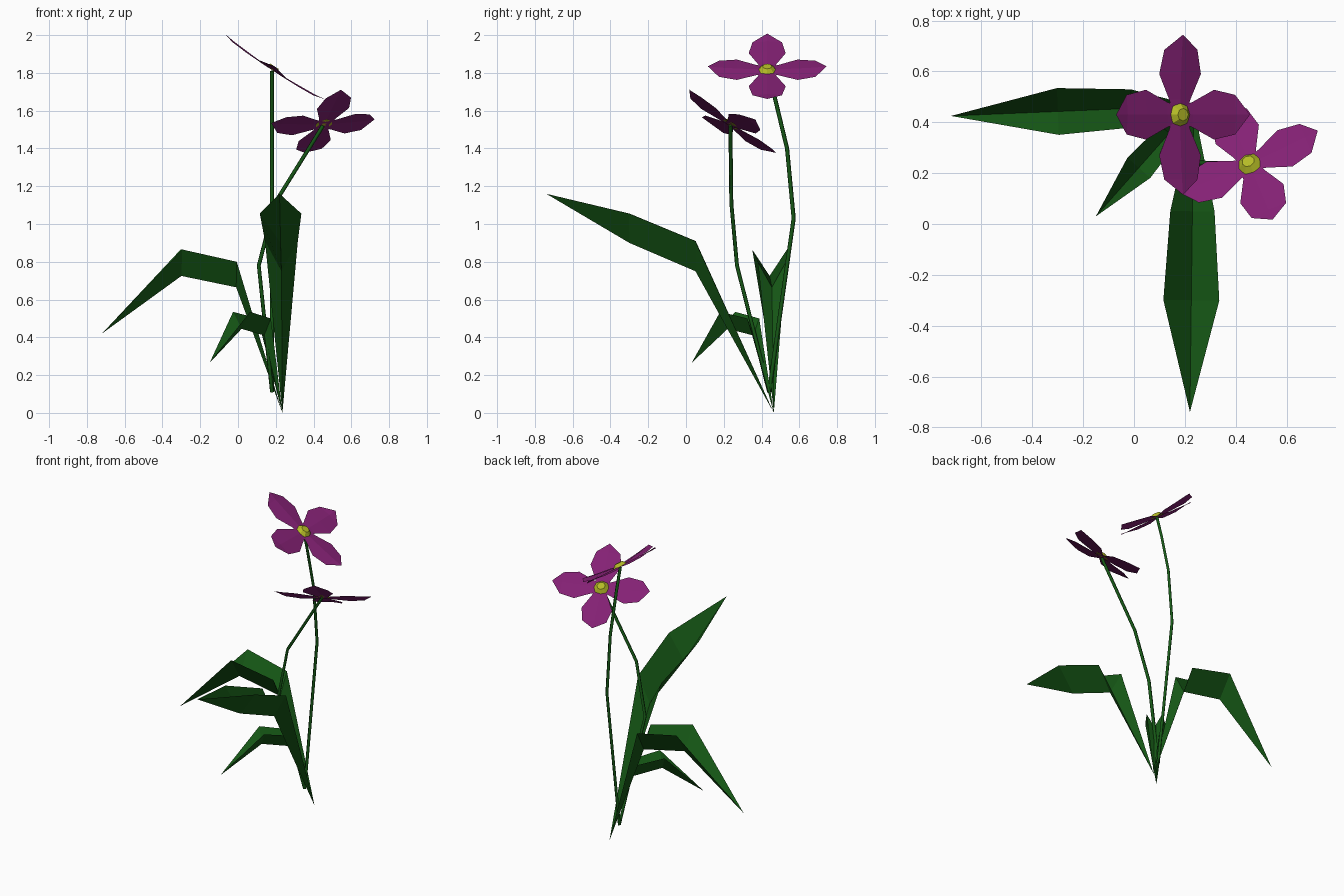
import bpy, bmesh
from mathutils import Vector

if "Cube" in bpy.data.objects:
    bpy.data.objects.remove(bpy.data.objects["Cube"])


def material(name, rgb):
    m = bpy.data.materials.new(name)
    m.diffuse_color = (*rgb, 1)
    m.use_nodes = True
    m.node_tree.nodes["Principled BSDF"].inputs["Base Color"].default_value = m.diffuse_color
    return m


GREEN = material("leaf_green", (0.008, 0.1, 0.008))
PURPLE = material("petal_purple", (0.23, 0.015, 0.175))
YELLOW = material("centre_yellow", (0.46, 0.5, 0.02))


def finish(bm, name, mat):
    me = bpy.data.meshes.new(name)
    bm.to_mesh(me)
    bm.free()
    ob = bpy.data.objects.new(name, me)
    me.materials.append(mat)
    bpy.context.collection.objects.link(ob)
    return ob


def blade(bm, origin, along, up, rows):
    """Creased strip: rows of (distance, half width, midrib height, edge height);
    a half width of 0 gives a single point."""
    side = up.cross(along)
    prev = None
    for d, w, zm, ze in rows:
        def at(s, z):
            return bm.verts.new(origin + along * d + side * s + up * z)
        row = [at(w, ze), at(0, zm), at(-w, ze)] if w else [at(0, zm)] * 3
        if prev:
            for i in range(2):
                loop = [prev[i], prev[i + 1], row[i + 1], row[i]]
                bm.faces.new(list(dict.fromkeys(loop)))
        prev = row
    bm.normal_update()


# Leaves: folded strips that share one root
ROOT = Vector((0.235, 0.465, 0))
LEAVES = {
    "front_leaf": ((0.22, -0.74), [(0, 0, 0, 0), (0.415, 0.087, 0.75, 0.91),
                                   (0.765, 0.11, 0.9, 1.055), (1.205, 0, 1.16, 0)]),
    "left_leaf": ((-0.72, 0.425), [(0, 0, 0, 0), (0.245, 0.075, 0.665, 0.80),
                                   (0.535, 0.092, 0.725, 0.865), (0.956, 0, 0.42, 0)]),
    "small_leaf": ((-0.15, 0.03), [(0, 0, 0, 0), (0.145, 0.047, 0.41, 0.5),
                                   (0.326, 0.06, 0.445, 0.535), (0.581, 0, 0.265, 0)]),
}
for name, (tip, rows) in LEAVES.items():
    along = Vector((tip[0] - ROOT.x, tip[1] - ROOT.y, 0)).normalized()
    bm = bmesh.new()
    blade(bm, ROOT, along, Vector((0, 0, 1)), rows)
    finish(bm, name, GREEN)


# Stems: thin four-sided tubes
def stem(name, pts):
    cu = bpy.data.curves.new(name, "CURVE")
    cu.dimensions = "3D"
    cu.bevel_depth = 0.011
    cu.bevel_resolution = 0
    cu.use_fill_caps = True
    sp = cu.splines.new("POLY")
    sp.points.add(len(pts) - 1)
    for p, co in zip(sp.points, pts):
        p.co = (*co, 1)
    cu.materials.append(GREEN)
    ob = bpy.data.objects.new(name, cu)
    bpy.context.collection.objects.link(ob)
    bpy.ops.object.select_all(action="DESELECT")
    ob.select_set(True)
    bpy.context.view_layer.objects.active = ob
    bpy.ops.object.convert(target="MESH")


stem("tall_stem", [(0.18, 0.44, 0.11), (0.18, 0.57, 1.03), (0.18, 0.535, 1.40),
                   (0.18, 0.47, 1.67), (0.18, 0.43, 1.81)])
stem("short_stem", [(0.18, 0.44, 0.11), (0.11, 0.27, 0.78),
                    (0.195, 0.24, 1.11), (0.45, 0.235, 1.52)])

# Flowers: four petals and a low faceted centre
PETAL = [(0.0, 0.03, 0.003, 0.0), (0.06, 0.05, 0.005, 0.0), (0.16, 0.098, 0.01, 0.002),
         (0.255, 0.078, 0.016, 0.008), (0.315, 0, 0.024, 0)]


def flower(name, centre, axis, normal, scale=1.0):
    c = Vector(centre)
    n = Vector(normal).normalized()
    a = Vector(axis)
    a = (a - n * a.dot(n)).normalized()
    b = n.cross(a)
    rows = [tuple(v * scale for v in r) for r in PETAL]
    bm = bmesh.new()
    for d in (a, b, -a, -b):
        blade(bm, c, d, n, rows)
    finish(bm, name + "_petals", PURPLE)
    bm = bmesh.new()
    bmesh.ops.create_cone(bm, cap_ends=True, segments=8, radius1=0.047,
                          radius2=0.025, depth=0.022)
    ob = finish(bm, name + "_centre", YELLOW)
    ob.rotation_euler = n.to_track_quat("Z", "Y").to_euler()
    ob.location = c + n * 0.013


flower("tall_flower", (0.18, 0.43, 1.815), (0, 1, 0), (0.549, 0, 0.836))
flower("short_flower", (0.455, 0.235, 1.525), (0.27, 0.12, 0.01), (-0.25, 0.5, 0.83), 0.95)
